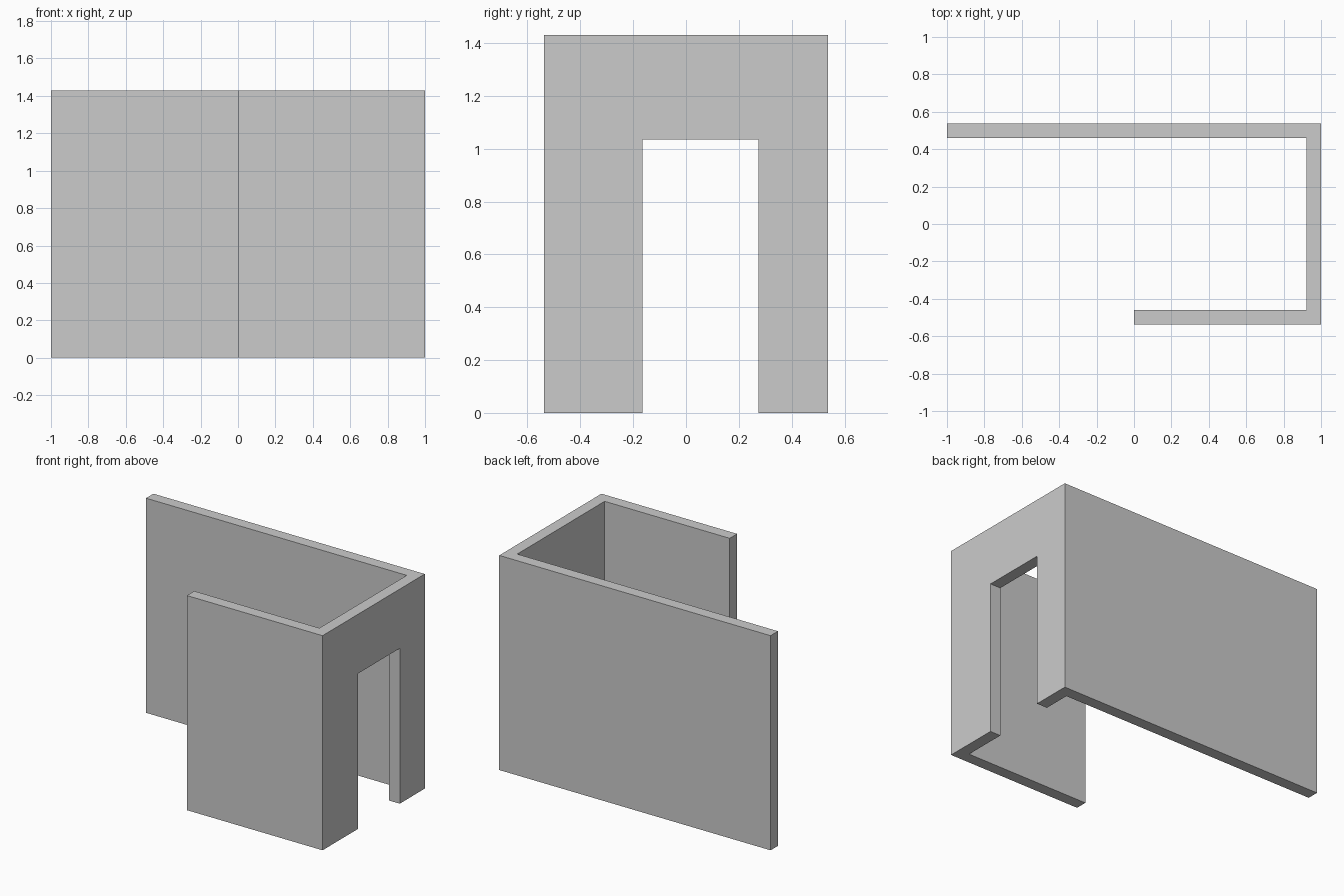
import bpy, bmesh

if "Cube" in bpy.data.objects:
    bpy.data.objects.remove(bpy.data.objects["Cube"])

HEIGHT = 1.43
T = 0.078          # wall thickness
Y = 0.538          # half depth


def prism(name, outline, z0, z1):
    """Extrude a plan outline upward into a closed solid."""
    bm = bmesh.new()
    base = bm.faces.new([bm.verts.new((x, y, z0)) for x, y in outline])
    top = bmesh.ops.extrude_face_region(bm, geom=[base], use_keep_orig=True)
    verts = [v for v in top["geom"] if isinstance(v, bmesh.types.BMVert)]
    bmesh.ops.translate(bm, verts=verts, vec=(0, 0, z1 - z0))
    bmesh.ops.recalc_face_normals(bm, faces=bm.faces)
    mesh = bpy.data.meshes.new(name)
    bm.to_mesh(mesh)
    bm.free()
    obj = bpy.data.objects.new(name, mesh)
    bpy.context.collection.objects.link(obj)
    return obj


# Three connected walls: long back, right end, short front
walls = prism("walls", [
    (-1, Y), (-1, Y - T), (1 - T, Y - T), (1 - T, -Y + T),
    (0, -Y + T), (0, -Y), (1, -Y), (1, Y)], 0, HEIGHT)

# Doorway through the right wall
cutter = prism("doorway_cutter", [
    (0.8, -0.165), (1.2, -0.165), (1.2, 0.275), (0.8, 0.275)], -0.2, 1.035)
cutter.hide_render = True

cut = walls.modifiers.new("doorway", 'BOOLEAN')
cut.operation = 'DIFFERENCE'
cut.solver = 'EXACT'
cut.object = cutter

# Bake the opening and discard the helper
bpy.context.view_layer.objects.active = walls
walls.select_set(True)
bpy.ops.object.modifier_apply(modifier=cut.name)
bpy.data.objects.remove(cutter)
